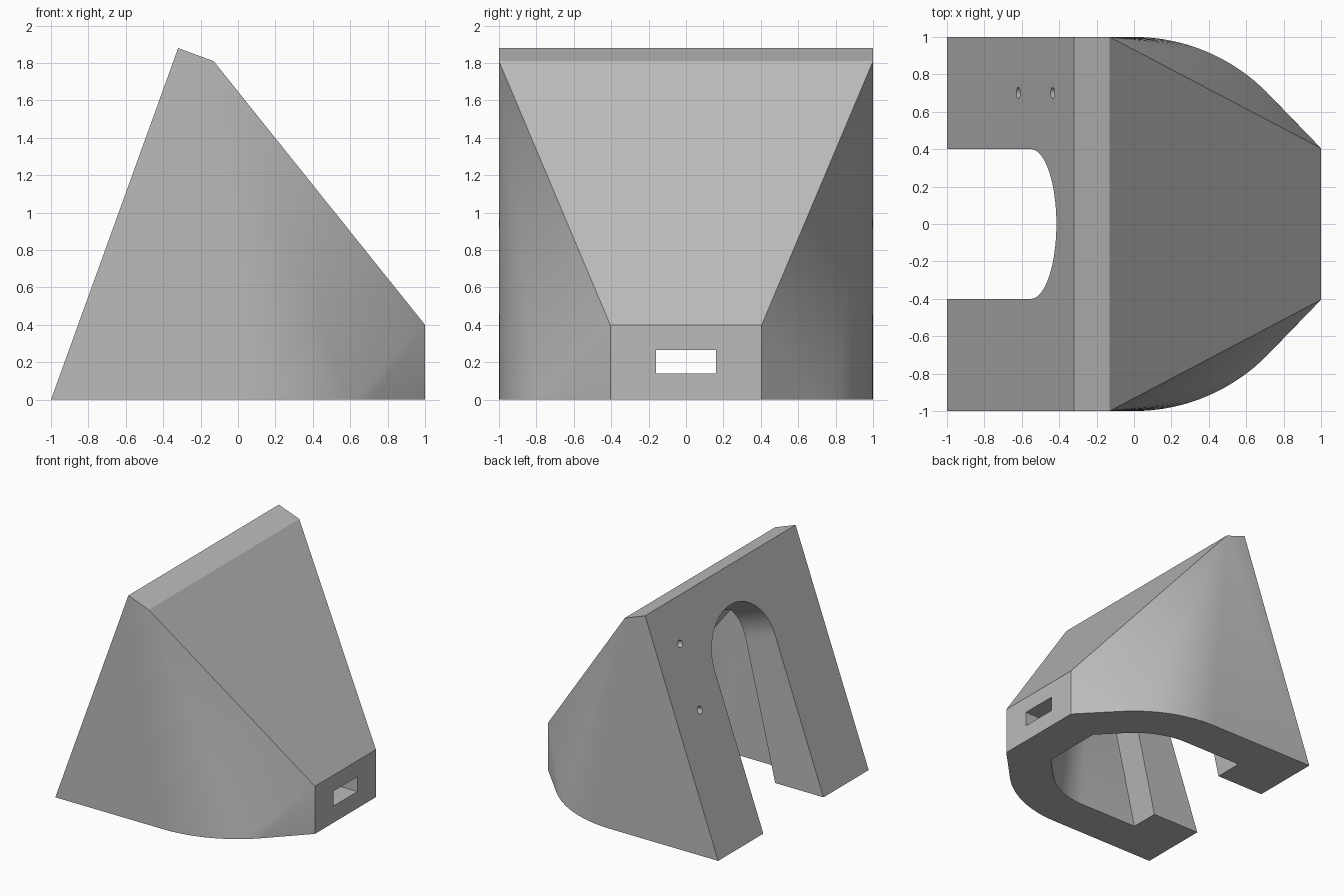
import bpy, bmesh, math
from mathutils import Vector, Matrix

cube = bpy.data.objects.get("Cube")
if cube:
    bpy.data.objects.remove(cube)

grey = bpy.data.materials.new("plain grey")
grey.use_nodes = True
grey.diffuse_color = (0.5, 0.5, 0.5, 1)
grey.node_tree.nodes["Principled BSDF"].inputs["Base Color"].default_value = (0.5, 0.5, 0.5, 1)


def make_object(name, bm):
    bmesh.ops.recalc_face_normals(bm, faces=bm.faces[:])
    mesh = bpy.data.meshes.new(name)
    bm.to_mesh(mesh)
    bm.free()
    mesh.materials.append(grey)
    obj = bpy.data.objects.new(name, mesh)
    bpy.context.collection.objects.link(obj)
    return obj


def hood(name, radius, back, ridge, shoulder, nose, skirt=0):
    """Convex hood: rounded footprint rising to a straight ridge and a nose."""
    half = []
    for i in range(19):
        a = math.radians(90 - 2.5 * i)
        half.append((radius * math.cos(a), radius * math.sin(a), 0))
    half += [(back, radius, 0), (radius, 0.405 * radius, 0)]
    if skirt:
        half += [(x, y, -skirt) for x, y, z in half]
    half += [(ridge[0], radius, ridge[1]), (shoulder[0], radius, shoulder[1]),
             (radius, 0.405 * radius, nose)]
    bm = bmesh.new()
    for x, y, z in half:
        for side in (1, -1):
            bm.verts.new((x, side * y, z))
    res = bmesh.ops.convex_hull(bm, input=bm.verts[:])
    loose = [v for v in bm.verts if not v.link_faces]
    bmesh.ops.delete(bm, geom=loose, context='VERTS')
    bmesh.ops.dissolve_limit(bm, angle_limit=0.002, verts=bm.verts[:], edges=bm.edges[:])
    return make_object(name, bm)


def prism(name, outline, matrix, low, high):
    """Extrude a flat outline from low to high along the local z axis."""
    bm = bmesh.new()
    face = bm.faces.new([bm.verts.new((u, v, low)) for u, v in outline])
    ext = bmesh.ops.extrude_face_region(bm, geom=[face])
    top = [g for g in ext["geom"] if isinstance(g, bmesh.types.BMVert)]
    bmesh.ops.translate(bm, vec=(0, 0, high - low), verts=top)
    bm.transform(matrix)
    return make_object(name, bm)


def circle(u, v, r, start, end, n):
    angles = [math.radians(start + (end - start) * i / n) for i in range(n + 1)]
    return [(u + r * math.cos(a), v + r * math.sin(a)) for a in angles]


# Outer body and its hollow
body = hood("hood_body", 1.0, -1.0, (-0.32, 1.88), (-0.13, 1.81), 0.4)
cutters = [hood("cavity_cutter", 0.65, -0.55, (-0.21, 1.41), (-0.08, 1.36), 0.3, 0.2)]

# Frame of the sloping back plate: u across, v up the slope, w into the body
up = Vector((0.68, 0, 1.88)).normalized()
across = Vector((0, 1, 0))
inward = across.cross(up)
plate = Matrix((across, up, inward)).transposed().to_4x4()
plate.translation = (-1, 0, 0)

# Arched opening through the back plate
arch = [(-0.4, -0.4), (0.4, -0.4)] + circle(0, 1.32, 0.4, 0, 180, 32)
cutters.append(prism("arch_cutter", arch, plate, -0.3, 0.44))

# Four screw holes
for u in (-0.7, 0.7):
    for v in (1.12, 1.66):
        ring = circle(u, v, 0.03, 0, 360, 20)[:-1]
        cutters.append(prism("screw_hole_cutter", ring, plate, -0.1, 0.2))

# Rectangular slot in the nose
slot = [(-0.16, 0.14), (0.16, 0.14), (0.16, 0.265), (-0.16, 0.265)]
nose_frame = Matrix(((0, 0, 1), (1, 0, 0), (0, 1, 0))).to_4x4()
cutters.append(prism("slot_cutter", slot, nose_frame, 0.4, 1.2))

# Cut and finish
bpy.context.view_layer.objects.active = body
for cutter in cutters:
    cutter.hide_render = True
    mod = body.modifiers.new("cut", 'BOOLEAN')
    mod.operation = 'DIFFERENCE'
    mod.solver = 'EXACT'
    mod.object = cutter
    bpy.ops.object.modifier_apply(modifier=mod.name)
for cutter in cutters:
    bpy.data.objects.remove(cutter)

bpy.ops.object.select_all(action='DESELECT')
body.select_set(True)
bpy.ops.object.shade_smooth_by_angle(angle=math.radians(25))
